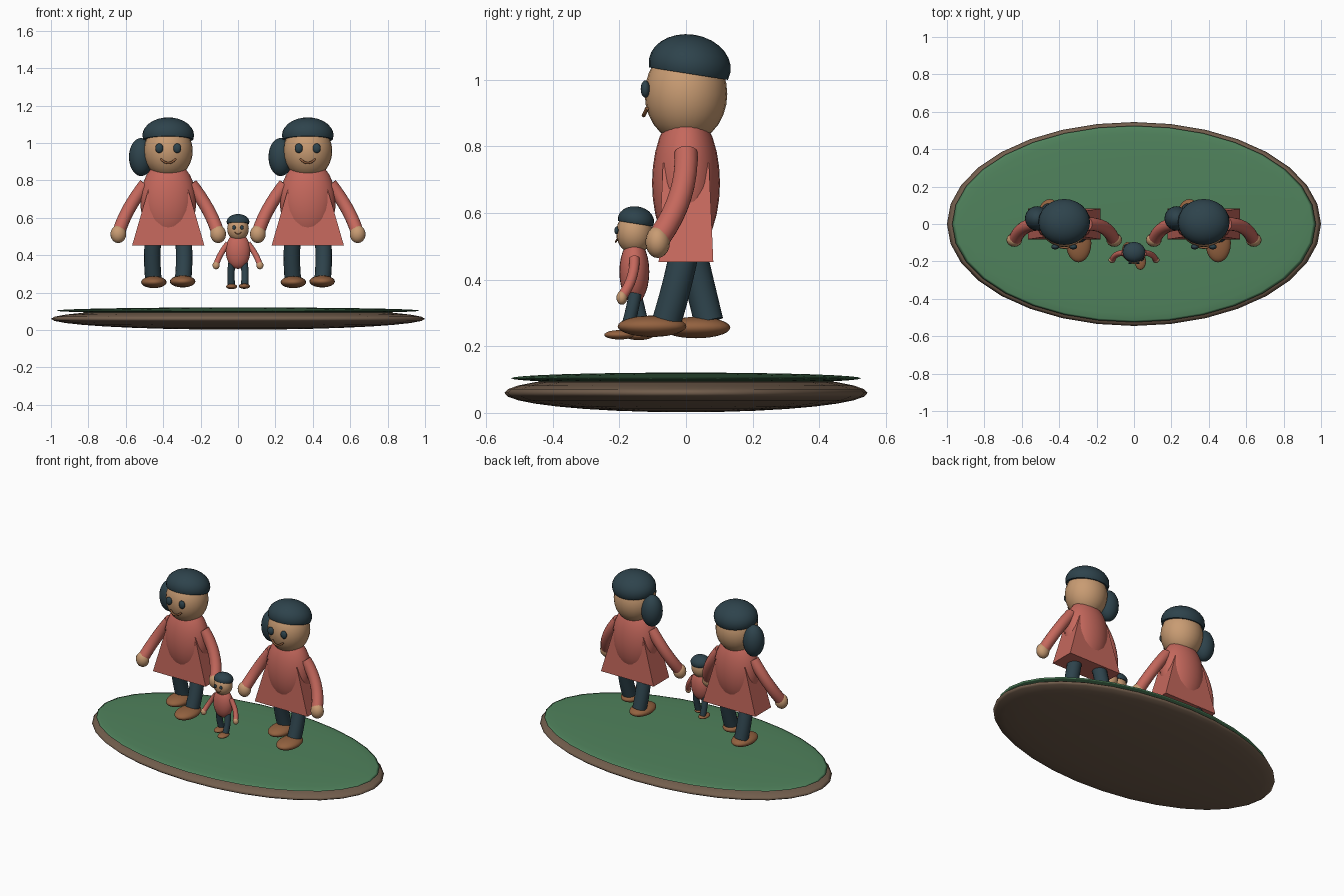
import bpy, bmesh, math
from mathutils import Vector, Matrix

if "Cube" in bpy.data.objects:
    bpy.data.objects.remove(bpy.data.objects["Cube"])


def material(name, rgb):
    m = bpy.data.materials.new(name)
    m.diffuse_color = (*rgb, 1)
    m.use_nodes = True
    m.node_tree.nodes["Principled BSDF"].inputs["Base Color"].default_value = m.diffuse_color
    return m


CORAL = material("coral cloth", (0.56, 0.138, 0.108))
DARK = material("dark slate", (0.027, 0.056, 0.072))
SKIN = material("tan skin", (0.58, 0.33, 0.17))
SHOE = material("shoe brown", (0.29, 0.12, 0.05))
GRASS = material("grass green", (0.08, 0.225, 0.108))
EARTH = material("earth brown", (0.17, 0.112, 0.074))


def finish(bm, name, mat, smooth=True):
    bmesh.ops.recalc_face_normals(bm, faces=bm.faces)
    for f in bm.faces:
        f.smooth = smooth and len(f.verts) <= 4
    me = bpy.data.meshes.new(name)
    bm.to_mesh(me)
    bm.free()
    me.materials.append(mat)
    ob = bpy.data.objects.new(name, me)
    bpy.context.collection.objects.link(ob)
    return ob


def ellipsoid(name, mat, center, radii, place=Matrix(), tilt=0.0, cut=None, seg=24, rings=14):
    bm = bmesh.new()
    bmesh.ops.create_uvsphere(bm, u_segments=seg, v_segments=rings, radius=1)
    bm.transform(Matrix.Diagonal((*radii, 1)))
    if cut is not None:  # keep only the part above the cut height
        geom = bm.verts[:] + bm.edges[:] + bm.faces[:]
        bmesh.ops.bisect_plane(bm, geom=geom, plane_co=(0, 0, cut),
                               plane_no=(0, 0, 1), clear_inner=True)
        rim = [e for e in bm.edges if e.is_boundary]
        bmesh.ops.contextual_create(bm, geom=rim)
    bm.transform(place @ Matrix.Translation(center) @ Matrix.Rotation(tilt, 4, 'X'))
    return finish(bm, name, mat)


def tube(name, mat, pts, radius, place=Matrix(), steps=8, sides=16):
    """Round limb along a quadratic curve through three points."""
    a, m, b = (Vector(p) for p in pts)
    c = 2 * m - (a + b) / 2
    bm = bmesh.new()
    loops = []
    for i in range(steps + 1):
        t = i / steps
        p = a * (1 - t) ** 2 + c * 2 * t * (1 - t) + b * t * t
        d = ((c - a) * (1 - t) + (b - c) * t).normalized()
        u = d.cross(Vector((0, 1, 0.2))).normalized()
        v = d.cross(u)
        loops.append([bm.verts.new(p + radius * (u * math.cos(k) + v * math.sin(k)))
                      for k in (2 * math.pi * j / sides for j in range(sides))])
    for r, s in zip(loops, loops[1:]):
        for j in range(sides):
            n = (j + 1) % sides
            bm.faces.new((r[j], r[n], s[n], s[j]))
    bm.faces.new(loops[0])
    bm.faces.new(loops[-1])
    bm.transform(place)
    return finish(bm, name, mat)


def skirt(name, place):
    """Four-sided flared dress."""
    bm = bmesh.new()
    bmesh.ops.create_cube(bm, size=2)
    for v in bm.verts:
        top = v.co.z > 0
        v.co.x *= 0.107 if top else 0.193
        v.co.y *= 0.069 if top else 0.082
        v.co.z = 0.75 if top else 0.453
    bm.transform(place)
    finish(bm, name, CORAL, smooth=False)


def figure(tag, place, adult):
    def ball(part, *args, **kw):
        return ellipsoid(f"{tag}_{part}", *args, place=place, **kw)

    # head, cap of hair and face
    ball("head", SKIN, (0, 0, 0.957), (0.131, 0.124, 0.147))
    ball("hair_cap", DARK, (0, 0.011, 1.042), (0.138, 0.124, 0.094),
         tilt=math.radians(-9), cut=-0.024)
    for s, side in ((-1, "left"), (1, "right")):
        ball(f"{side}_eye", DARK, (0.048 * s, -0.122, 0.972), (0.021, 0.014, 0.026),
             seg=16, rings=10)
    tube(f"{tag}_mouth", SHOE, ((-0.04, -0.117, 0.914), (0, -0.127, 0.893),
                                (0.04, -0.117, 0.914)), 0.006, place, sides=8)
    # torso, plus dress and hair bun on the grown figures
    ball("torso", CORAL, (0, 0, 0.69), (0.15, 0.102, 0.22))
    if adult:
        skirt(f"{tag}_dress", place)
        ball("hair_bun", DARK, (-0.145, 0.03, 0.925), (0.065, 0.065, 0.102))
    # limbs
    for s, side in ((-1, "left"), (1, "right")):
        tube(f"{tag}_{side}_arm", CORAL,
             ((0.122 * s, 0, 0.78), (0.208 * s, -0.017, 0.652), (0.262 * s, -0.078, 0.53)),
             0.035, place)
        ball(f"{side}_hand", SKIN, (0.267 * s, -0.085, 0.513), (0.042, 0.037, 0.048),
             seg=16, rings=10)
        end_y = -0.058 if s > 0 else 0.068
        tube(f"{tag}_{side}_leg", DARK,
             ((0.075 * s, 0.005, 0.54), (0.085 * s, 0.005 + end_y * 0.45, 0.41),
              (0.08 * s, end_y, 0.275)), 0.044, place)
        ball(f"{side}_shoe", SHOE, (0.077 * s, -0.102 if s > 0 else 0.03,
                                    0.26 if s > 0 else 0.256), (0.068, 0.103, 0.032))


# ground mound
ellipsoid("earth_base", EARTH, (0, 0, 0.06), (1.0, 0.545, 0.058), seg=32, rings=16)
ellipsoid("grass_top", GRASS, (0, 0, 0.104), (0.972, 0.525, 0.017), seg=32, rings=16)

# two grown figures with a small one between them
for tag, x in (("left_adult", -0.373), ("right_adult", 0.373)):
    figure(tag, Matrix.Translation((x, 0, 0)), True)
figure("child", Matrix.Translation((0, -0.155, 0.12)) @ Matrix.Scale(0.44, 4), False)
